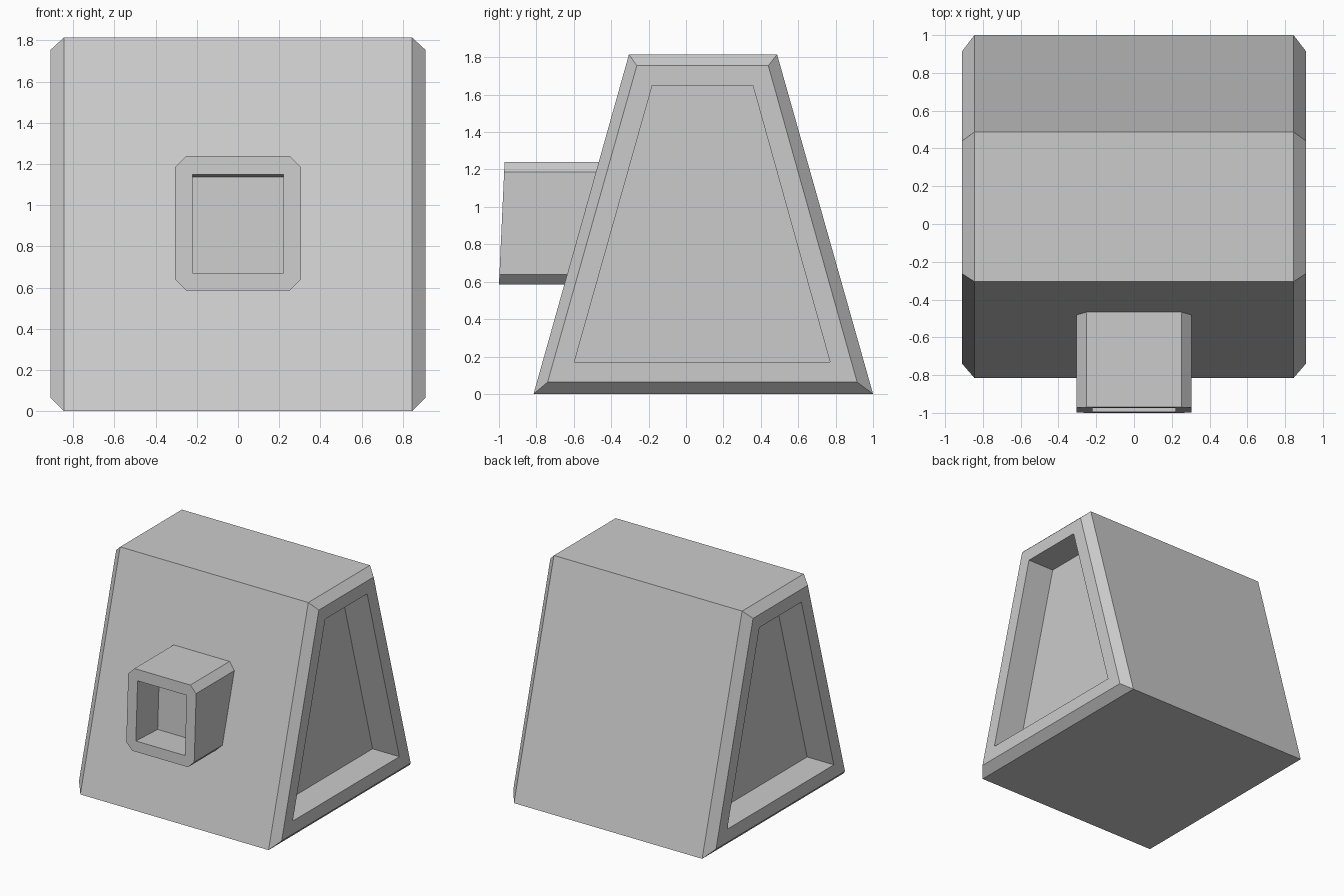
import bpy
import bmesh

if "Cube" in bpy.data.objects:
    bpy.data.objects.remove(bpy.data.objects["Cube"])


def skin(name, rings):
    """Join matching rings of points with quads and cap both ends."""
    bm = bmesh.new()
    loops = [[bm.verts.new(p) for p in ring] for ring in rings]
    n = len(loops[0])
    for a, b in zip(loops, loops[1:]):
        for i in range(n):
            j = (i + 1) % n
            bm.faces.new((a[i], a[j], b[j], b[i]))
    bm.faces.new(loops[0])
    bm.faces.new(loops[-1])
    bmesh.ops.recalc_face_normals(bm, faces=bm.faces)
    mesh = bpy.data.meshes.new(name)
    bm.to_mesh(mesh)
    bm.free()
    obj = bpy.data.objects.new(name, mesh)
    bpy.context.collection.objects.link(obj)
    return obj


def side_profile(x, y0, y1, z0, y2, y3, z1):
    """Trapezoid in the y-z plane at a given x."""
    return [(x, y0, z0), (x, y1, z0), (x, y3, z1), (x, y2, z1)]


# Wedge body: bevelled side rims with a recessed panel on each side
outer = (-0.815, 1.0, 0.0, -0.305, 0.487, 1.815)
rim = (-0.74, 0.915, 0.063, -0.263, 0.44, 1.755)
panel = (-0.597, 0.77, 0.17, -0.18, 0.357, 1.65)
right = [(0.67, panel), (0.91, panel), (0.91, rim), (0.845, outer)]
steps = right + [(-x, p) for x, p in reversed(right)]
skin("wedge_body", [side_profile(x, *p) for x, p in steps])


# Front socket: chamfered box with a slightly tilted open face
TILT = 0.046


def octagon(w, z0, z1, c):
    return [(-w + c, z0), (w - c, z0), (w, z0 + c), (w, z1 - c),
            (w - c, z1), (-w + c, z1), (-w, z1 - c), (-w, z0 + c)]


def front_y(z):
    return -1.0 + TILT * (z - 0.585)


def body_y(z):
    return -0.815 + 0.281 * z


shell = octagon(0.305, 0.585, 1.24, 0.054)
back = [(x, body_y(z) + 0.01, z) for x, z in shell]
face = [(x, front_y(z), z) for x, z in shell]
socket = skin("front_socket", [back, face])

# Square opening, sunk along the tilted face normal
mesh = socket.data
bm = bmesh.new()
bm.from_mesh(mesh)
front = min(bm.faces, key=lambda f: f.calc_center_median().y)
bmesh.ops.delete(bm, geom=[front], context='FACES_ONLY')
edge = [min(bm.verts, key=lambda v, p=p: sum((a - b) ** 2 for a, b in zip(v.co, p))) for p in face]
hole = [(-0.22, 0.67), (0.22, 0.67), (0.22, 1.15), (-0.22, 1.15)]
mouth = [bm.verts.new((x, front_y(z), z)) for x, z in hole]
floor = [bm.verts.new((x, front_y(z) + 0.28, z - 0.28 * TILT)) for x, z in hole]
for i in range(4):
    j = (i + 1) % 4
    a, b = 2 * i, 2 * i + 1
    bm.faces.new((edge[a], edge[b], mouth[j], mouth[i]))
    bm.faces.new((edge[b], edge[(b + 1) % 8], mouth[j]))
    bm.faces.new((mouth[i], mouth[j], floor[j], floor[i]))
bm.faces.new(floor)
bmesh.ops.recalc_face_normals(bm, faces=bm.faces)
bm.to_mesh(mesh)
bm.free()
